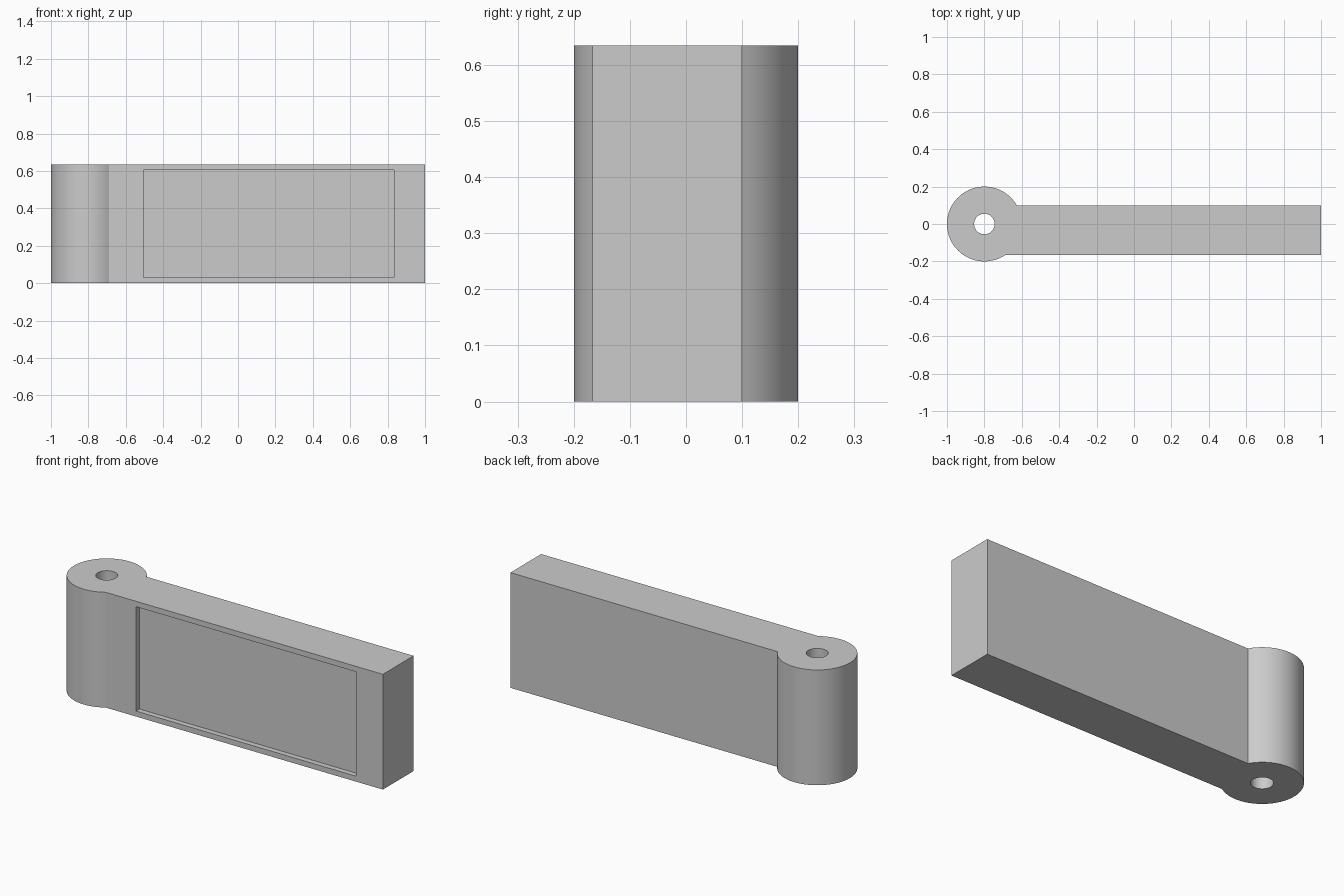
import bpy, bmesh
from math import asin, cos, sin, pi

if "Cube" in bpy.data.objects:
    bpy.data.objects.remove(bpy.data.objects["Cube"], do_unlink=True)

HEIGHT = 0.635
PIVOT_X, BARREL_R, HOLE_R = -0.8, 0.2, 0.055
FRONT_Y, BACK_Y, END_X = -0.167, 0.1, 1.0

grey = bpy.data.materials.new("plain grey")
grey.use_nodes = True
colour = (0.6, 0.6, 0.6, 1)
grey.diffuse_color = colour
grey.node_tree.nodes["Principled BSDF"].inputs["Base Color"].default_value = colour


def arc(radius, start, end, steps):
    angles = [start + (end - start) * i / steps for i in range(steps + 1)]
    return [(PIVOT_X + radius * cos(a), radius * sin(a)) for a in angles]


def prism(name, outline, z0, z1):
    """Extrude a counter-clockwise outline from z0 to z1."""
    bm = bmesh.new()
    base = bm.faces.new([bm.verts.new((x, y, z0)) for x, y in outline])
    top = bmesh.ops.extrude_face_region(bm, geom=[base], use_keep_orig=True)
    verts = [v for v in top["geom"] if isinstance(v, bmesh.types.BMVert)]
    bmesh.ops.translate(bm, verts=verts, vec=(0, 0, z1 - z0))
    bmesh.ops.recalc_face_normals(bm, faces=bm.faces)
    mesh = bpy.data.meshes.new(name)
    bm.to_mesh(mesh)
    bm.free()
    mesh.materials.append(grey)
    obj = bpy.data.objects.new(name, mesh)
    bpy.context.collection.objects.link(obj)
    return obj


# Hinge arm: round barrel flowing into a straight bar
start = asin(BACK_Y / BARREL_R)
end = 2 * pi + asin(FRONT_Y / BARREL_R)
outline = arc(BARREL_R, start, end, 64) + [(END_X, FRONT_Y), (END_X, BACK_Y)]
arm = prism("hinge_arm", outline, 0, HEIGHT)

# Cutters: pin hole through the barrel, shallow panel recess in the front
pin_hole = prism("pin_hole_cutter", arc(HOLE_R, 0, 2 * pi, 48)[:-1], -0.1, HEIGHT + 0.1)
left, right, floor = -0.505, 0.835, FRONT_Y + 0.03
recess = prism("recess_cutter", [(left, -0.3), (right, -0.3), (right, floor), (left, floor)],
               0.03, 0.605)

bpy.ops.object.select_all(action="DESELECT")
bpy.context.view_layer.objects.active = arm
arm.select_set(True)
for cutter in (pin_hole, recess):
    mod = arm.modifiers.new(cutter.name, "BOOLEAN")
    mod.operation = "DIFFERENCE"
    mod.solver = "EXACT"
    mod.object = cutter
    bpy.ops.object.modifier_apply(modifier=mod.name)
    bpy.data.objects.remove(cutter, do_unlink=True)

bpy.ops.object.shade_smooth_by_angle(angle=pi / 7)
